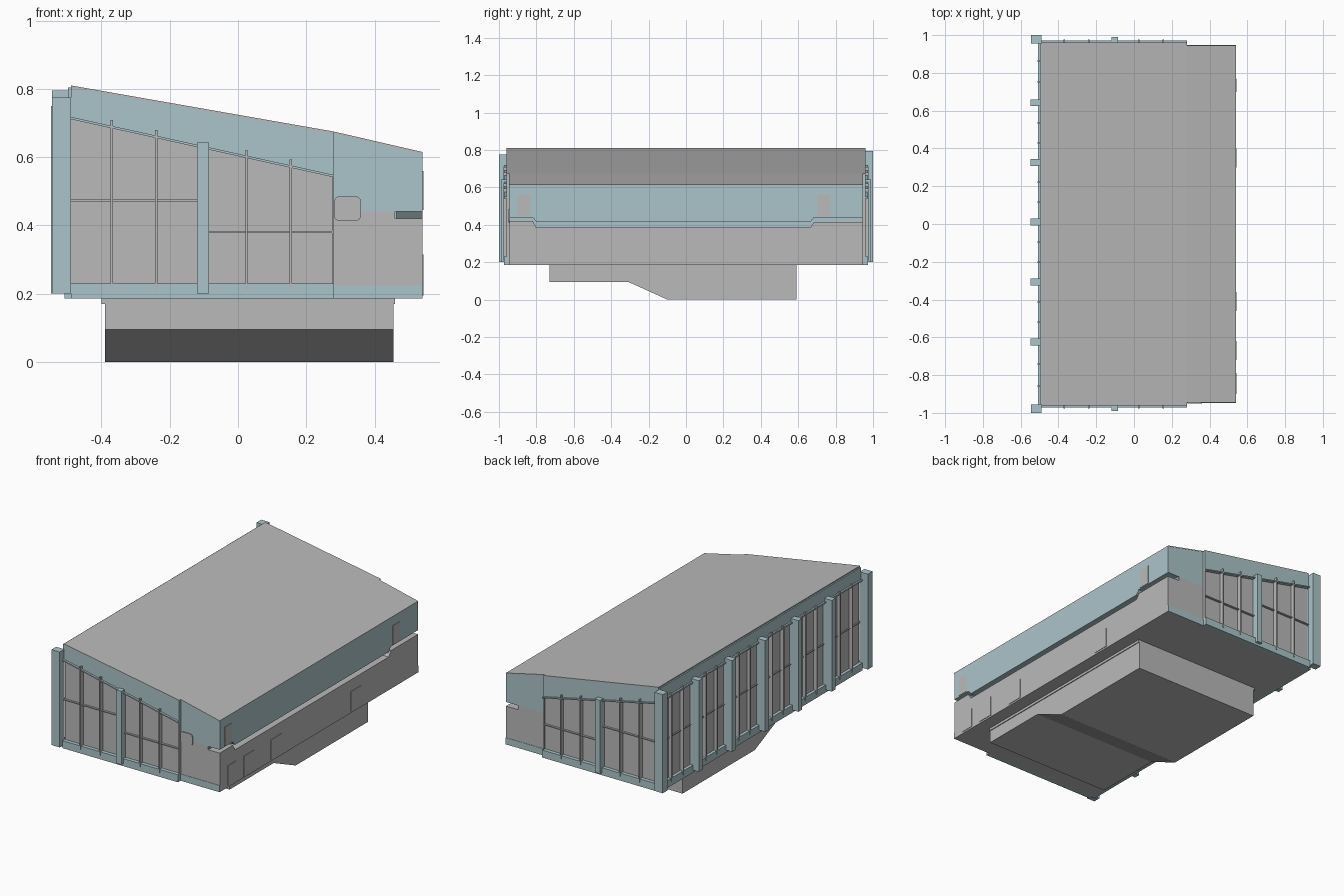
import bpy, bmesh
from math import cos, sin, pi

cube = bpy.data.objects.get("Cube")
if cube:
    bpy.data.objects.remove(cube, do_unlink=True)


def material(name, colour):
    m = bpy.data.materials.new(name)
    m.use_nodes = True
    m.diffuse_color = colour
    m.node_tree.nodes["Principled BSDF"].inputs["Base Color"].default_value = colour
    return m


GRAY = material("light gray", (0.49, 0.49, 0.49, 1))
BLUE = material("pale blue", (0.41, 0.555, 0.59, 1))


def prism(name, outline, lo, hi, mat, axis="y"):
    """Extrude an (x, z) outline along y, or a (y, z) outline along x."""
    bm = bmesh.new()

    def point(p, d):
        return (p[0], d, p[1]) if axis == "y" else (d, p[0], p[1])
    a = [bm.verts.new(point(p, lo)) for p in outline]
    b = [bm.verts.new(point(p, hi)) for p in outline]
    bm.faces.new(a)
    bm.faces.new(b[::-1])
    for i in range(len(a)):
        j = (i + 1) % len(a)
        bm.faces.new((a[j], a[i], b[i], b[j]))
    bmesh.ops.recalc_face_normals(bm, faces=bm.faces)
    mesh = bpy.data.meshes.new(name)
    bm.to_mesh(mesh)
    bm.free()
    mesh.materials.append(mat)
    obj = bpy.data.objects.new(name, mesh)
    bpy.context.collection.objects.link(obj)
    return obj


def box(name, x0, x1, y0, y1, z0, z1, mat):
    return prism(name, [(x0, z0), (x1, z0), (x1, z1), (x0, z1)], y0, y1, mat)


# Main levels and edges
BACK, STEP, EDGE = -0.49, 0.28, 0.54
BASE, SILL = 0.185, 0.23


def fascia_low(x):
    return 0.715 - (x - BACK) * 0.17 / (STEP - BACK)


# Stepped foundation below the hall
prism("foundation", [(-0.73, 0.095), (-0.31, 0.095), (-0.1, 0), (0.59, 0),
                     (0.59, 0.17), (-0.73, 0.17)], -0.39, 0.455, GRAY, "x")
box("foundation_rim", -0.4, 0.46, -0.73, 0.59, 0.17, BASE, GRAY)

# Main hall and the lower part of the overhanging side
prism("main_hall", [(BACK, BASE), (STEP, BASE), (STEP, 0.671), (BACK, 0.806)],
      -0.95, 0.95, GRAY)
box("side_core", STEP, 0.46, -0.945, 0.945, BASE, 0.44, GRAY)
prism("side_lower_wall", [(-0.945, BASE), (0.945, BASE), (0.945, 0.415),
                          (0.685, 0.415), (0.665, 0.385), (-0.8, 0.385),
                          (-0.82, 0.42), (-0.945, 0.42)], 0.46, EDGE, GRAY, "x")

# Upper overhanging volume, its dropped lip and the slot behind
prism("side_upper_wall", [(STEP, 0.44), (EDGE, 0.44), (EDGE, 0.611), (STEP, 0.671)],
      -0.945, 0.945, BLUE)
prism("upper_lip", [(-0.82, 0.44), (-0.8, 0.415), (0.665, 0.415), (0.685, 0.44)],
      0.46, EDGE, BLUE, "x")
box("slot_back", 0.455, 0.464, -0.94, 0.94, 0.385, 0.44, BLUE)

# Two-pitch roof
prism("roof_main", [(BACK, 0.804), (STEP, 0.669), (STEP, 0.675), (BACK, 0.81)],
      -0.96, 0.96, GRAY)
prism("roof_side", [(STEP, 0.669), (EDGE, 0.609), (EDGE, 0.615), (STEP, 0.675)],
      -0.946, 0.946, GRAY)

# Both glazed end walls
for side, end in ((-1, "front"), (1, "rear")):
    def slab(near, far):
        return sorted((side * near, side * far))

    prism(end + "_fascia", [(BACK, fascia_low(BACK)), (STEP, fascia_low(STEP)),
                            (STEP, 0.67), (BACK, 0.805)], *slab(0.94, 0.96), BLUE)
    prism(end + "_fascia_rail",
          [(BACK, fascia_low(BACK) - 0.004), (STEP, fascia_low(STEP) - 0.004),
           (STEP, fascia_low(STEP) + 0.003), (BACK, fascia_low(BACK) + 0.003)],
          *slab(0.94, 0.972), BLUE)
    box(end + "_sill", BACK, STEP, *slab(0.94, 0.972), BASE, SILL, BLUE)
    box(end + "_side_sill", STEP, EDGE, *slab(0.94, 0.947), BASE, 0.225, BLUE)
    box(end + "_jamb", STEP - 0.004, STEP, *slab(0.94, 0.96), SILL, 0.56, GRAY)
    for x in (-0.37, -0.24, 0.025, 0.155):
        box(end + "_mullion", x - 0.0035, x + 0.0035, *slab(0.94, 0.976),
            0.21, fascia_low(x) + 0.02, GRAY)
    for x0, x1, z in ((BACK, -0.12, 0.473), (-0.085, STEP, 0.38)):
        box(end + "_transom", x0, x1, *slab(0.94, 0.962), z - 0.003, z + 0.003, GRAY)
    box(end + "_middle_post", -0.12, -0.085, *slab(0.94, 0.99), 0.2, 0.643, BLUE)
    box(end + "_corner_post", -0.545, BACK, *slab(0.955, 1.0), 0.2,
        0.775 if side < 0 else 0.795, BLUE)

# Rounded plate on the front end wall
corners = [(0.345, 0.47), (0.297, 0.47), (0.297, 0.428), (0.345, 0.428)]
rounded = [(cx + 0.015 * cos(pi / 2 * (q + t / 4)), cz + 0.015 * sin(pi / 2 * (q + t / 4)))
           for q, (cx, cz) in enumerate(corners) for t in range(5)]
prism("rounded_plate", rounded, -0.95, -0.943, GRAY)

# Long glazed wall with posts and six bays
box("long_fascia", -0.498, -0.485, -0.955, 0.955, 0.73, 0.804, BLUE)
box("long_fascia_rail", -0.508, -0.485, -0.955, 0.955, 0.723, 0.732, BLUE)
box("long_sill", -0.508, -0.485, -0.955, 0.955, BASE, SILL, BLUE)
posts = [-0.975, -0.625, -0.307, 0.01, 0.325, 0.642, 0.975]
for y in posts[1:-1]:
    box("long_post", -0.548, -0.487, y - 0.018, y + 0.018, 0.2, 0.75, BLUE)
for y0, y1 in zip(posts, posts[1:]):
    for k in (1, 2):
        y = y0 + (y1 - y0) * k / 3
        box("long_mullion", -0.512, -0.485, y - 0.004, y + 0.004, 0.21, 0.74, GRAY)
    box("long_transom", -0.497, -0.485, max(y0, -0.95), min(y1, 0.95), 0.47, 0.476, GRAY)

# Window plates and low doors on the overhanging side
for y0, y1 in ((-0.9, -0.835), (0.7, 0.77)):
    box("side_window", EDGE - 0.003, EDGE + 0.003, y0, y1, 0.445, 0.56, GRAY)
for y0, y1 in ((-0.87, -0.79), (-0.72, -0.62), (-0.46, -0.36), (0.3, 0.4)):
    box("side_door", EDGE - 0.003, EDGE + 0.003, y0, y1, 0.195, 0.315, GRAY)
